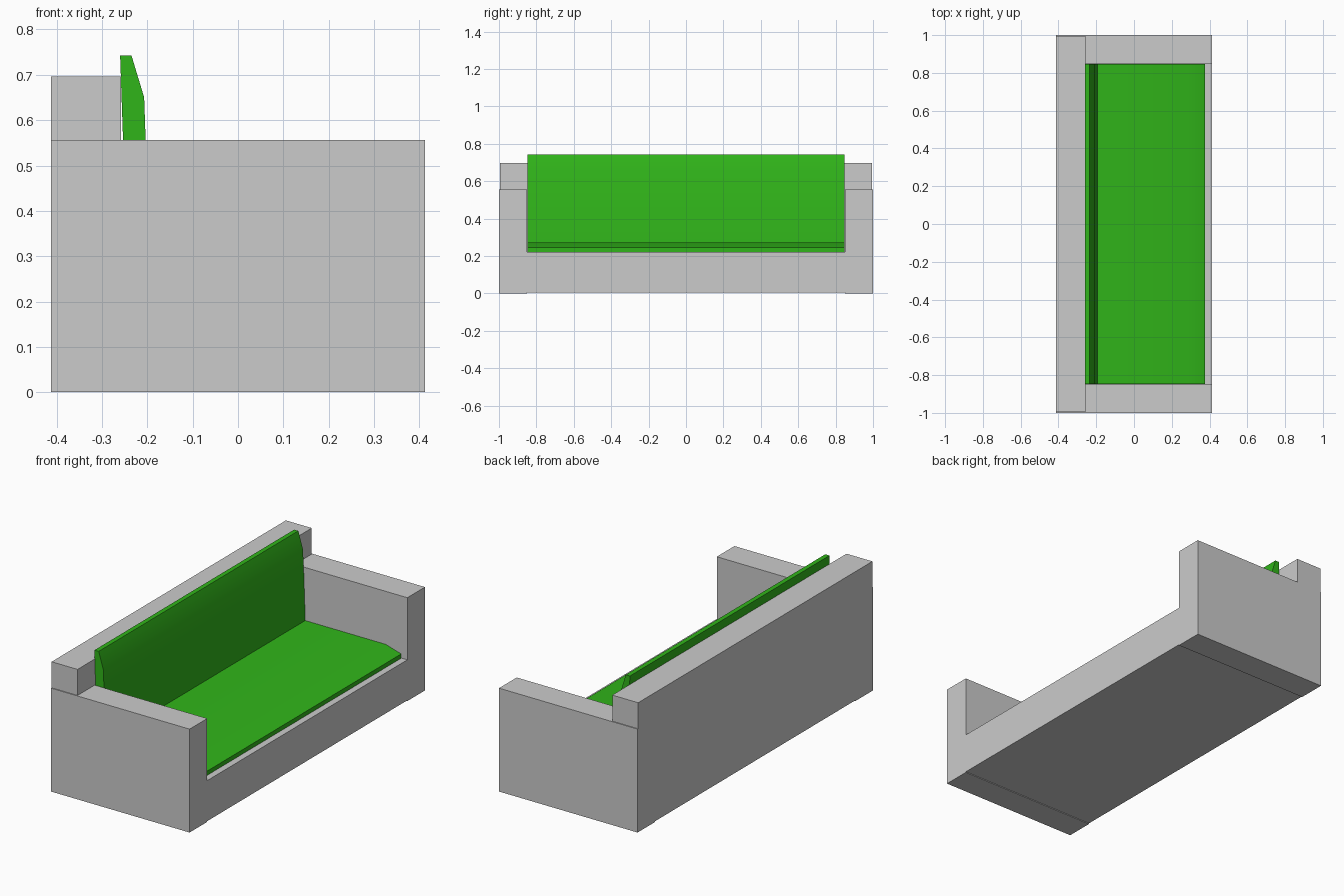
import bpy, bmesh
from mathutils import Vector

if "Cube" in bpy.data.objects:
    bpy.data.objects.remove(bpy.data.objects["Cube"])

green = bpy.data.materials.new("green_fabric")
green.diffuse_color = (0.03, 0.46, 0.01, 1)
green.use_nodes = True
green.node_tree.nodes["Principled BSDF"].inputs["Base Color"].default_value = green.diffuse_color


def extrude_profile(name, profile, y0, y1, mat=None, smooth=False):
    """Extrude an (x, z) outline along y into a closed solid."""
    bm = bmesh.new()
    face = bm.faces.new([bm.verts.new((x, y0, z)) for x, z in profile])
    new = bmesh.ops.extrude_face_region(bm, geom=[face])["geom"]
    bmesh.ops.translate(bm, vec=Vector((0, y1 - y0, 0)),
                        verts=[v for v in new if isinstance(v, bmesh.types.BMVert)])
    bmesh.ops.recalc_face_normals(bm, faces=bm.faces)
    mesh = bpy.data.meshes.new(name)
    bm.to_mesh(mesh)
    bm.free()
    obj = bpy.data.objects.new(name, mesh)
    bpy.context.collection.objects.link(obj)
    if mat:
        mesh.materials.append(mat)
    if smooth:
        bpy.ops.object.select_all(action='DESELECT')
        obj.select_set(True)
        bpy.context.view_layer.objects.active = obj
        bpy.ops.object.shade_smooth_by_angle(angle=0.6)
    return obj


def box(name, x0, x1, y0, y1, z0, z1):
    return extrude_profile(name, [(x0, z0), (x1, z0), (x1, z1), (x0, z1)], y0, y1)


# Frame: two arms, backrest and base
for side, y0, y1 in (("left", -1.0, -0.85), ("right", 0.85, 1.0)):
    box(side + "_arm", -0.412, 0.412, y0, y1, 0, 0.556)
box("backrest", -0.412, -0.258, -0.995, 0.995, 0.004, 0.696)
box("base", -0.26, 0.412, -0.85, 0.85, 0.004, 0.222)

# Cushions share the same tapered slab shape, one flat and one upright
extrude_profile("seat_cushion",
                [(-0.25, 0.221), (0.377, 0.221), (0.377, 0.245), (0.285, 0.272), (-0.25, 0.272)],
                -0.848, 0.848, green, True)
extrude_profile("back_cushion",
                [(-0.242, 0.225), (-0.192, 0.225), (-0.207, 0.65), (-0.235, 0.743), (-0.26, 0.743)],
                -0.848, 0.848, green, True)
